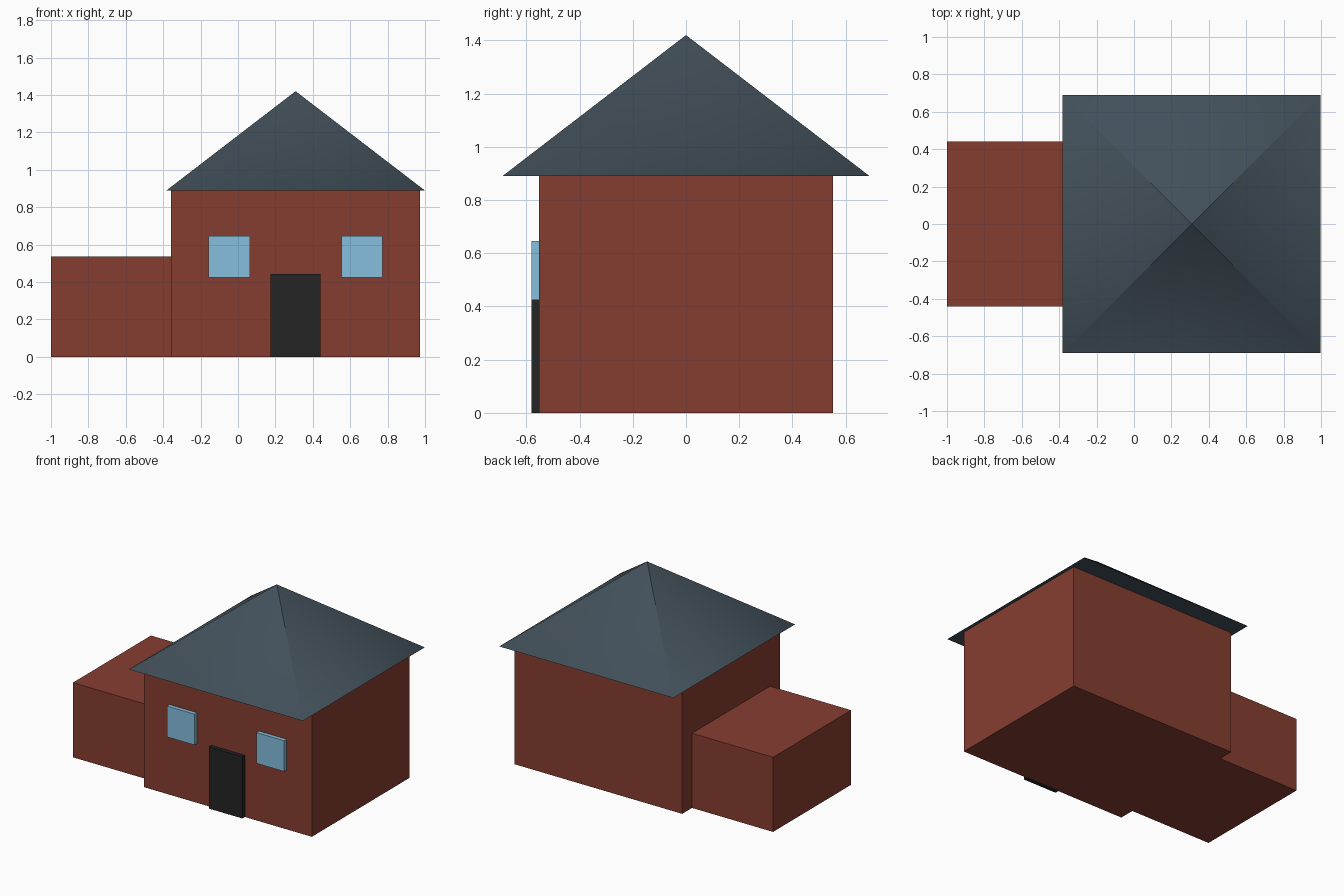
import bpy
from mathutils import Vector

if "Cube" in bpy.data.objects:
    bpy.data.objects.remove(bpy.data.objects["Cube"])


def material(name, rgb):
    m = bpy.data.materials.new(name)
    m.diffuse_color = (*rgb, 1)
    m.use_nodes = True
    m.node_tree.nodes["Principled BSDF"].inputs["Base Color"].default_value = m.diffuse_color
    return m


BRICK = material("brick", (0.24, 0.047, 0.03))
SLATE = material("slate", (0.055, 0.08, 0.102))
GLASS = material("glass", (0.24, 0.52, 0.72))
DARK = material("dark_paint", (0.018, 0.018, 0.018))


def box(name, x, y, z, mat):
    """Box spanning the given (min, max) ranges."""
    spans = (x, y, z)
    bpy.ops.mesh.primitive_cube_add(size=1, location=[(a + b) / 2 for a, b in spans])
    ob = bpy.context.object
    ob.name = name
    ob.scale = [b - a for a, b in spans]
    bpy.ops.object.transform_apply(location=False, rotation=False, scale=True)
    ob.data.materials.append(mat)
    return ob


CX = 0.308        # centre line of the main house
WALL = 0.553      # half depth of the main house
EAVES, RIDGE = 0.89, 1.42

# Main house and lower side annex
box("main_walls", (CX - 0.665, CX + 0.665), (-WALL, WALL), (0, EAVES), BRICK)
box("side_annex", (-1.0, CX - 0.665), (-0.442, 0.442), (0, 0.535), BRICK)

# Door and the two windows stand slightly proud of the front wall
FRONT = (-0.581, -WALL + 0.01)
box("front_door", (CX - 0.133, CX + 0.133), FRONT, (0, 0.443), DARK)
for side, s in (("left", -1), ("right", 1)):
    wx = CX + s * 0.355
    box(side + "_window", (wx - 0.11, wx + 0.11), FRONT, (0.425, 0.646), GLASS)

# Overhanging pyramid roof
R = 0.69
corners = [(-R, -R, 0), (R, -R, 0), (R, R, 0), (-R, R, 0)]
mesh = bpy.data.meshes.new("roof")
mesh.from_pydata(corners + [(0, 0, RIDGE - EAVES)], [],
                 [(i, (i + 1) % 4, 4) for i in range(4)] + [(3, 2, 1, 0)])
mesh.update()
roof = bpy.data.objects.new("roof", mesh)
roof.location = (CX, 0, EAVES)
bpy.context.collection.objects.link(roof)
mesh.materials.append(SLATE)

# Roof shading: blended at the eave corners, flat at the peak and underneath
sides = [p for p in mesh.polygons if len(p.vertices) == 3]
face_normals = [p.normal.copy() for p in mesh.polygons]
normals = []
for p, n in zip(mesh.polygons, face_normals):
    p.use_smooth = True
    for v in p.vertices:
        if p in sides and v != 4:
            near = [face_normals[q.index] for q in sides if v in q.vertices]
            normals.append(sum(near, Vector()).normalized())
        else:
            normals.append(n)
mesh.normals_split_custom_set(normals)
